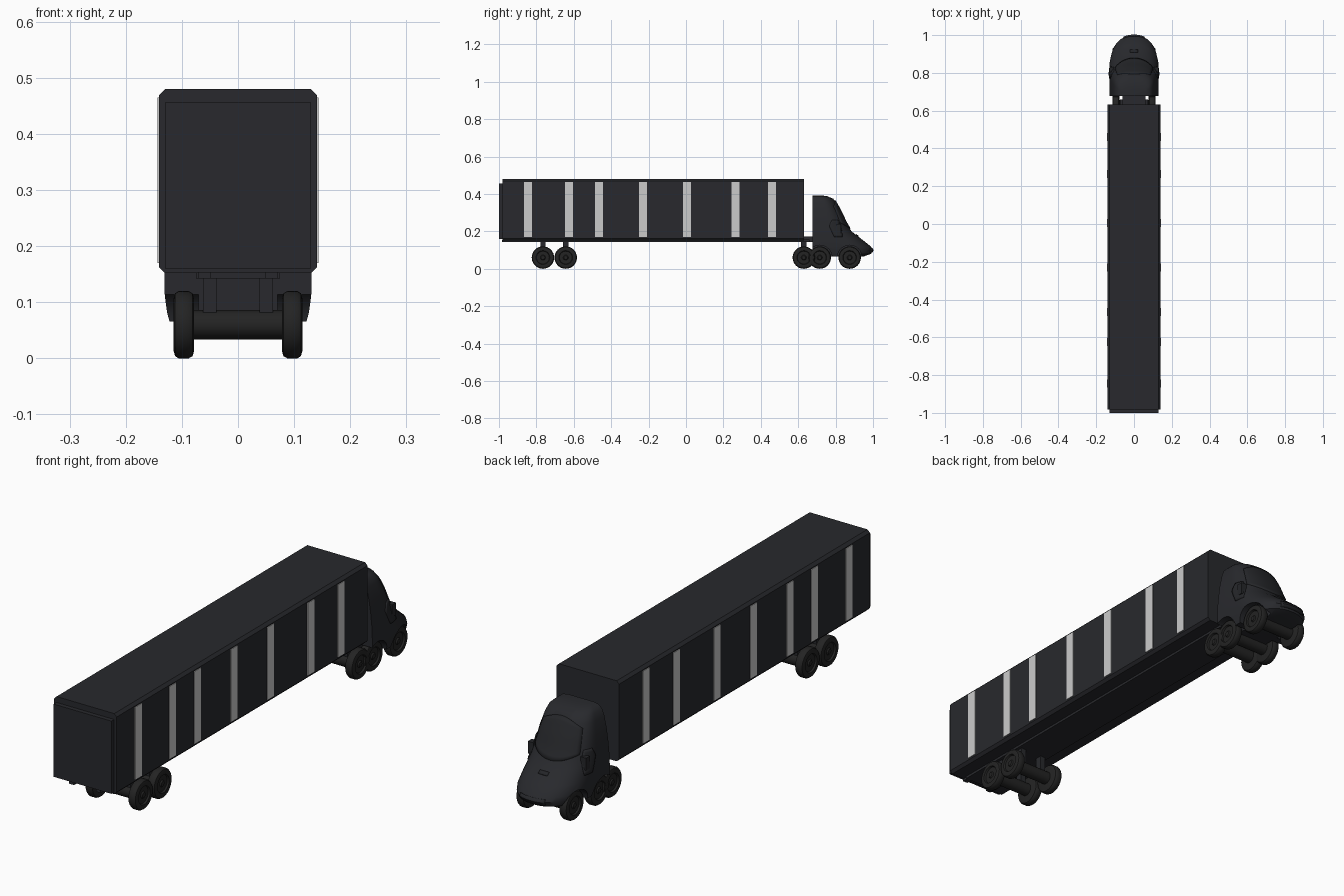
import bpy, bmesh, math

if "Cube" in bpy.data.objects:
    bpy.data.objects.remove(bpy.data.objects["Cube"])


def material(name, r, g, b):
    m = bpy.data.materials.new(name)
    m.diffuse_color = (r, g, b, 1)
    m.use_nodes = True
    m.node_tree.nodes["Principled BSDF"].inputs["Base Color"].default_value = m.diffuse_color
    return m


BLACK = material("black_paint", 0.021, 0.022, 0.026)
GLASS = material("dark_glass", 0.018, 0.019, 0.022)
RUBBER = material("rubber", 0.017, 0.017, 0.017)
LIGHT = material("light_grey", 0.8, 0.8, 0.8)


def make(name, verts, faces, mat, smooth=None):
    me = bpy.data.meshes.new(name)
    me.from_pydata(verts, [], faces)
    bm = bmesh.new()
    bm.from_mesh(me)
    bmesh.ops.recalc_face_normals(bm, faces=bm.faces)
    bm.to_mesh(me)
    bm.free()
    ob = bpy.data.objects.new(name, me)
    bpy.context.collection.objects.link(ob)
    me.materials.append(mat)
    bpy.ops.object.select_all(action='DESELECT')
    bpy.context.view_layer.objects.active = ob
    ob.select_set(True)
    if smooth:
        bpy.ops.object.shade_smooth_by_angle(angle=math.radians(smooth))
    return ob


def loft(name, rings, mat, smooth=None):
    n = len(rings[0])
    verts = [p for r in rings for p in r]
    faces = [(k * n + i, k * n + (i + 1) % n, (k + 1) * n + (i + 1) % n, (k + 1) * n + i)
             for k in range(len(rings) - 1) for i in range(n)]
    faces += [tuple(range(n)), tuple(range(len(verts) - n, len(verts)))]
    return make(name, verts, faces, mat, smooth)


def box(name, x0, x1, y0, y1, z0, z1, mat=BLACK):
    return loft(name, [[(x0, y0, z), (x1, y0, z), (x1, y1, z), (x0, y1, z)] for z in (z0, z1)], mat)


def lathe_x(name, profile, y, z, mat, seg=32):
    # profile of (x, radius) revolved about an axle along x
    rings = [[(x, y + r * math.cos(2 * math.pi * i / seg), z + r * math.sin(2 * math.pi * i / seg))
              for i in range(seg)] for x, r in profile]
    return loft(name, rings, mat, 35)


# Trailer box with chamfered long edges
W, C, ZB, ZT = 0.141, 0.011, 0.152, 0.48
section = [(W - C, ZB), (W, ZB + C), (W, ZT - C), (W - C, ZT),
           (C - W, ZT), (-W, ZT - C), (-W, ZB + C), (C - W, ZB)]
loft("trailer_body", [[(x, y, z) for x, z in section] for y in (-0.982, 0.632)], BLACK)
box("rear_door", -0.13, 0.13, -1.0, -0.978, 0.16, 0.456)
box("trailer_bed", -0.075, 0.075, -0.96, 0.66, 0.142, 0.156)

# Upright light strips along both sides, and small rear lamps
for s in (-1, 1):
    for y in (-0.845, -0.625, -0.465, -0.23, 0.005, 0.265, 0.46):
        box("side_strip", s * 0.138, s * 0.1435, y - 0.021, y + 0.021, 0.17, 0.465, LIGHT)
    box("rear_lamp", s * 0.06 - 0.011, s * 0.06 + 0.011, -0.985, -0.95, 0.142, 0.154)

# Wheels, axles and suspension struts
R = 0.06
for y in (-0.765, -0.643, 0.63, 0.715, 0.875):
    for s in (-1, 1):
        lathe_x("wheel", [(s * x, r) for x, r in (
            (0.078, 0.046), (0.081, 0.056), (0.088, R), (0.106, R), (0.112, 0.056),
            (0.115, 0.046), (0.114, 0.037), (0.107, 0.034), (0.107, 0.014), (0.112, 0.01))],
            y, R, RUBBER)
        if y < 0.7:
            box("strut", s * 0.05 - 0.012, s * 0.05 + 0.012, y - 0.014, y + 0.014, 0.07, 0.155)
    lathe_x("axle", [(-0.085, 0.026), (0.085, 0.026)], y, R, RUBBER, 20)

# Tractor chassis
box("chassis", -0.062, 0.062, 0.56, 0.72, 0.142, 0.172)

# Cab shell: D-shaped outlines stacked upwards as (z, front y, half width)
LEVELS = [(0.066, 0.95, 0.122), (0.08, 0.99, 0.126), (0.1, 0.999, 0.129), (0.118, 0.99, 0.131),
          (0.15, 0.95, 0.131), (0.2, 0.885, 0.129), (0.25, 0.855, 0.124), (0.3, 0.832, 0.117),
          (0.35, 0.805, 0.106), (0.375, 0.787, 0.096), (0.388, 0.755, 0.082), (0.393, 0.72, 0.06)]
REAR, N = 0.677, 2.3


def level(z):
    for a, b in zip(LEVELS, LEVELS[1:]):
        if z <= b[0]:
            t = (z - a[0]) / (b[0] - a[0])
            return [a[i] + t * (b[i] - a[i]) for i in (1, 2)]
    return LEVELS[-1][1:]


def cab_y(x, z):
    yf, w = level(z)
    y0 = REAR + 0.45 * (yf - REAR)
    return y0 + (yf - y0) * max(0, 1 - abs(x / w) ** N) ** (1 / N)


def cab_x(y, z):
    yf, w = level(z)
    y0 = REAR + 0.45 * (yf - REAR)
    return w * max(0, 1 - (max(0, y - y0) / (yf - y0)) ** N) ** (1 / N)


rings = []
for z, yf, w in LEVELS:
    y0 = REAR + 0.45 * (yf - REAR)
    ring = [(w, REAR, z)]
    for i in range(25):
        a = math.pi * i / 24
        c, s = math.cos(a), abs(math.sin(a))
        ring.append((math.copysign(w * abs(c) ** (2 / N), c), y0 + (yf - y0) * s ** (2 / N), z))
    rings.append(ring + [(-w, REAR, z)])
cab = loft("cab", rings, BLACK)

# Wheel arches cut from the cab
for y in (0.715, 0.875):
    for s in (-1, 1):
        cut = lathe_x("arch_cutter", [(s * 0.07, 0.066), (s * 0.2, 0.066)], y, R, BLACK, 32)
        mod = cab.modifiers.new("arch", 'BOOLEAN')
        mod.object, mod.operation, mod.solver = cut, 'DIFFERENCE', 'EXACT'
        bpy.context.view_layer.objects.active = cab
        bpy.ops.object.modifier_apply(modifier=mod.name)
        bpy.data.objects.remove(cut)
bpy.ops.object.select_all(action='DESELECT')
cab.select_set(True)
bpy.context.view_layer.objects.active = cab
bpy.ops.object.shade_smooth_by_angle(angle=math.radians(32))


def patch(name, f, nu, nv, mat, thick=0.008):
    # thin panel lying on the cab surface
    verts = [f(i / nu, j / nv) for j in range(nv + 1) for i in range(nu + 1)]
    m = nu + 1
    faces = [(j * m + i, j * m + i + 1, (j + 1) * m + i + 1, (j + 1) * m + i)
             for j in range(nv) for i in range(nu)]
    ob = make(name, verts, faces, mat, 35)
    sol = ob.modifiers.new("thickness", 'SOLIDIFY')
    sol.thickness, sol.offset = thick, 0


def windscreen(u, v):
    k = 2 * u - 1
    z = 0.215 + 0.15 * v + k * k * (0.03 - 0.06 * v)
    x = k * 0.8 * level(z)[1]
    return (x, cab_y(x, z), z)


def grille(u, v):
    x, z = (2 * u - 1) * 0.055, 0.088 + 0.022 * v
    return (x, cab_y(x, z), z)


def hood_vent(u, v):
    x, z = (2 * u - 1) * 0.02, 0.172 + 0.01 * v
    return (x, cab_y(x, z), z)


patch("windscreen", windscreen, 16, 10, GLASS)
patch("grille", grille, 10, 2, GLASS)
patch("hood_vent", hood_vent, 4, 1, GLASS)

# Side windows and mirrors
for s in (-1, 1):
    def side_window(u, v):
        z = 0.17 + 0.09 * v
        y = 0.80 - 0.035 * (1 - u) * (1 - abs(2 * v - 1.3) * 0.6) + 0.035 * u * (1 - 0.7 * v * v)
        return (s * cab_x(y, z), y, z)
    patch("side_window", side_window, 6, 8, GLASS)
    box("mirror", s * 0.105, s * 0.131, 0.805, 0.83, 0.19, 0.24, GLASS)
